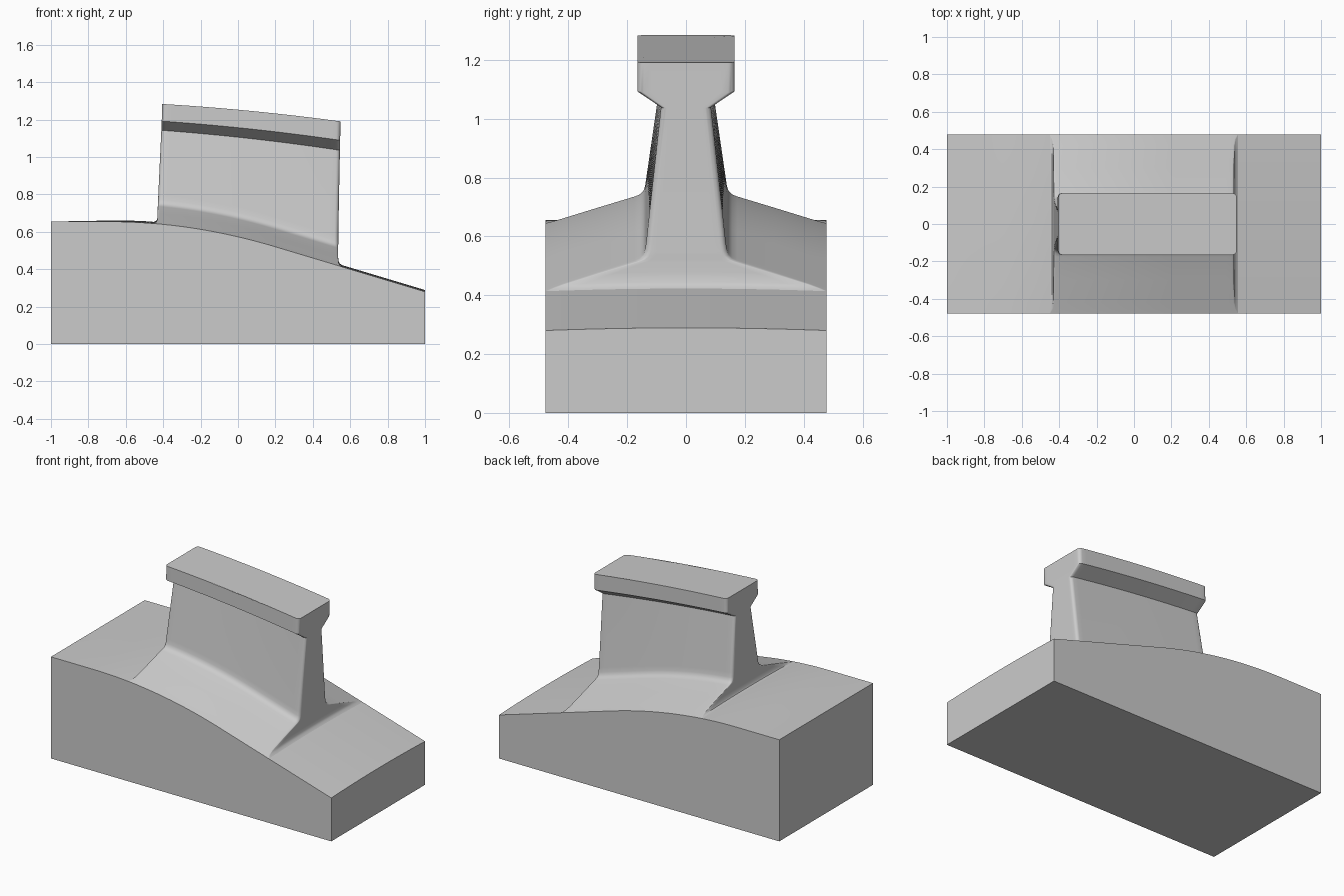
import bpy, bmesh, math

cube = bpy.data.objects.get("Cube")
if cube:
    bpy.data.objects.remove(cube, do_unlink=True)

HALF = 0.478  # half depth of the block

grey = bpy.data.materials.new("plain grey")
grey.use_nodes = True
grey.diffuse_color = (0.6, 0.6, 0.6, 1)
grey.node_tree.nodes["Principled BSDF"].inputs["Base Color"].default_value = (0.6, 0.6, 0.6, 1)


def ground(x, y):
    """Block top: level, then curving into a steady downhill slope, slightly crowned."""
    t = min(max(x + 0.7, 0), 0.9)
    z = 0.655 - t * t / 6 - 0.3 * max(x - 0.2, 0)
    crown = 0.009 * min(1, (x + 1) / 0.5)
    return z + crown * (1 - (y / HALF) ** 2)


def head_top(x):
    """Gently arched top line of the rail head."""
    return 1.253 - 0.092 * x - 0.04 * x * x


def finish(bm, name, angle):
    bmesh.ops.recalc_face_normals(bm, faces=bm.faces)
    mesh = bpy.data.meshes.new(name)
    bm.to_mesh(mesh)
    bm.free()
    obj = bpy.data.objects.new(name, mesh)
    bpy.context.collection.objects.link(obj)
    mesh.materials.append(grey)
    bpy.ops.object.select_all(action="DESELECT")
    obj.select_set(True)
    bpy.context.view_layer.objects.active = obj
    bpy.ops.object.shade_smooth_by_angle(angle=math.radians(angle))


# Block: a grid bent to the ground curve, with walls down to a flat underside
bm = bmesh.new()
bmesh.ops.create_grid(bm, x_segments=60, y_segments=16, size=1)
for v in bm.verts:
    v.co.y *= HALF
    v.co.z = ground(v.co.x, v.co.y)
rim = [e for e in bm.edges if e.is_boundary]
walls = bmesh.ops.extrude_edge_only(bm, edges=rim)["geom"]
for v in walls:
    if isinstance(v, bmesh.types.BMVert):
        v.co.z = 0
bottom = [e for e in bm.edges if e.is_boundary]
bmesh.ops.contextual_create(bm, geom=bottom)
finish(bm, "sloped_base", 30)


def outline(x0, x1, w, r, side=32, end=12, arc=5):
    """Rounded rectangle in plan, with subdivided sides, counter-clockwise."""
    points = []
    corners = [(x1 - r, w - r), (x0 + r, w - r), (x0 + r, r - w), (x1 - r, r - w)]
    for i, (cx, cy) in enumerate(corners):
        for k in range(arc + 1):
            a = math.pi / 2 * (i + k / arc)
            points.append((cx + r * math.cos(a), cy + r * math.sin(a)))
        nx, ny = corners[(i + 1) % 4]
        a = math.pi / 2 * (i + 1)
        sx, sy = points[-1]
        ex, ey = nx + r * math.cos(a), ny + r * math.sin(a)
        n = side if i % 2 == 0 else end
        for k in range(1, n):
            points.append((sx + (ex - sx) * k / n, sy + (ey - sy) * k / n))
    return points


# Rail levels: half width, end overhang (left, right), corner radius, height offset
foot = [(HALF, 0.02, 0.02, 0.003, 0.0),
        (0.455, 0.008, 0.008, 0.005, 0.006),
        (0.42, 0.002, 0.002, 0.008, 0.016),
        (0.30, 0, 0, 0.012, 0.05),
        (0.175, -0.001, 0, 0.016, 0.086),
        (0.157, -0.002, 0, 0.018, 0.093),
        (0.145, -0.003, 0.001, 0.02, 0.105),
        (0.139, -0.003, 0.001, 0.02, 0.122),
        (0.135, -0.004, 0.001, 0.02, 0.15)]
head = [(0.085, -0.02, 0.01, 0.02, -0.147),
        (0.165, -0.022, 0.011, 0.022, -0.096),
        (0.165, -0.025, 0.014, 0.022, 0.0)]


def add_rings(bm, levels, height):
    rings = []
    for w, left, right, r, dz in levels:
        plan = outline(-0.43 - left, 0.535 + right, w, r)
        rings.append([bm.verts.new((x, y, height(x, y, dz))) for x, y in plan])
    return rings


# Rail: flared foot, tapering web and overhanging head, lofted from the levels
bm = bmesh.new()
rings = add_rings(bm, foot, lambda x, y, dz: ground(x, y) + dz)
rings += add_rings(bm, head, lambda x, y, dz: head_top(x) + dz * (1 + 0.1 * x))
for low, high in zip(rings, rings[1:]):
    n = len(low)
    for i in range(n):
        j = (i + 1) % n
        bm.faces.new((low[i], low[j], high[j], high[i]))
bm.faces.new(rings[-1])
finish(bm, "rail", 35)
